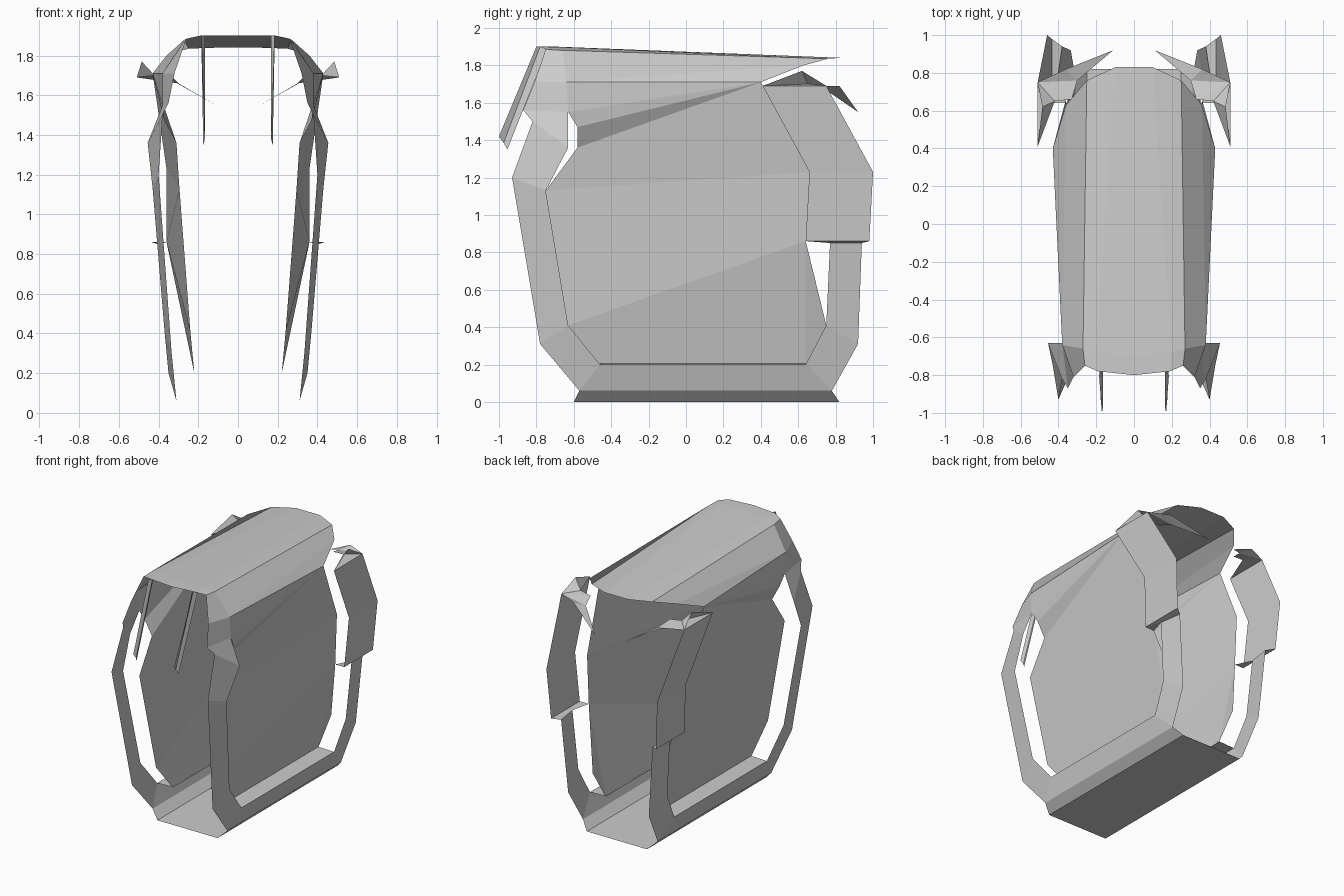
import bpy


def make(name, verts, faces, mirror=True):
    """Mesh object from points; mirrored across x by a modifier."""
    me = bpy.data.meshes.new(name)
    me.from_pydata(verts, [], faces)
    me.update()
    ob = bpy.data.objects.new(name, me)
    bpy.context.collection.objects.link(ob)
    if mirror:
        m = ob.modifiers.new("mirror", "MIRROR")
        m.use_clip = False
        m.merge_threshold = 0.0005
    return ob


def loft(name, *rows):
    """Skin of quads between rows holding the same number of points."""
    n = len(rows[0])
    verts = [p for r in rows for p in r]
    faces = [(i * n + j, i * n + j + 1, (i + 1) * n + j + 1, (i + 1) * n + j)
             for i in range(len(rows) - 1) for j in range(n - 1)]
    return make(name, verts, faces)


# roof shell: half sections from front rim to rear rim
front = [(0, -.80, 1.90), (.19, -.78, 1.90), (.26, -.75, 1.885),
         (.32, -.81, 1.71), (.35, -.87, 1.56)]
brow = [(0, -.70, 1.90), (.20, -.68, 1.898), (.27, -.66, 1.88),
        (.38, -.64, 1.71), (.38, -.63, 1.55)]
rear = [(0, .83, 1.84), (.10, .83, 1.84), (.25, .76, 1.835), (.36, .63, 1.80)]
hinge = (.43, .40, 1.71)
loft("roof_front_band", front, brow)
loft("roof_top", brow[:4], rear)
make("roof_side", [brow[3], brow[4], (.37, -.58, 1.47), (.31, -.58, 1.36), hinge, rear[3]],
     [(0, 4, 5), (0, 1, 4), (1, 2, 4), (2, 3, 4)])

# recessed side panel
loft("side_panel",
     [(.31, -.58, 1.36), (.295, -.75, 1.13), (.24, -.63, .41), (.22, -.46, .20)],
     [hinge, (.36, .66, 1.23), (.36, .64, .86), (.22, .64, .20)])
make("side_panel_rear", [(.36, .64, .86), (.25, .75, .41), (.22, .64, .20)], [(0, 1, 2)])

# frame strip running down the front, along the sill and up the rear
outer = [(.35, -.87, 1.56), (.38, -.82, 1.50), (.40, -.93, 1.20), (.335, -.78, .31),
         (.31, -.57, .06), (.31, .78, .06), (.335, .92, .31), (.38, .94, .85)]
inner = [(.38, -.63, 1.55), (.455, -.63, 1.36), (.43, -.75, 1.13), (.37, -.63, .41),
         (.35, -.46, .20), (.35, .64, .20), (.37, .75, .41), (.405, .77, .85)]
loft("frame_strip", outer, inner)

# sill ledge joining the frame to the panel, lower chamfer and floor
loft("sill_ledge", [inner[4], inner[5]], [(.22, -.46, .205), (.22, .64, .205)])
loft("floor", [outer[4], outer[5]], [(.25, -.60, 0), (.25, .82, 0)],
     [(0, -.60, 0), (0, .82, 0)])

# rear shoulder plate with its lower lip
loft("shoulder_plate", [(.51, .41, 1.69), (.46, .66, 1.23), (.435, .64, .86)],
     [(.51, .75, 1.69), (.46, 1.0, 1.23), (.435, .98, .86)])
make("shoulder_lip", [(.435, .64, .86), (.435, .98, .86), outer[7], inner[7], (.36, .64, .86)],
     [(0, 1, 2, 3), (0, 3, 4)])

# small fin and inward wing on top of the shoulder
make("shoulder_fin", [(.51, .41, 1.69), (.485, .62, 1.77), (.42, .65, 1.70), (.51, .75, 1.69)],
     [(0, 1, 2), (1, 3, 2), (0, 2, 3)])
make("shoulder_wing", [(.51, .75, 1.69), (.36, .82, 1.69), (.11, .92, 1.55),
                       (.30, .76, 1.66), (.33, .66, 1.69), (.42, .65, 1.70)],
     [(0, 1, 3), (1, 2, 3), (0, 3, 4), (0, 4, 5)])

# two thin blades hanging from the front of the roof
loft("front_blade", [(.185, -.80, 1.90), (.17, -1.0, 1.42)],
     [(.165, -.78, 1.90), (.165, -.975, 1.385)],
     [(.185, -.74, 1.89), (.175, -.955, 1.35)])
